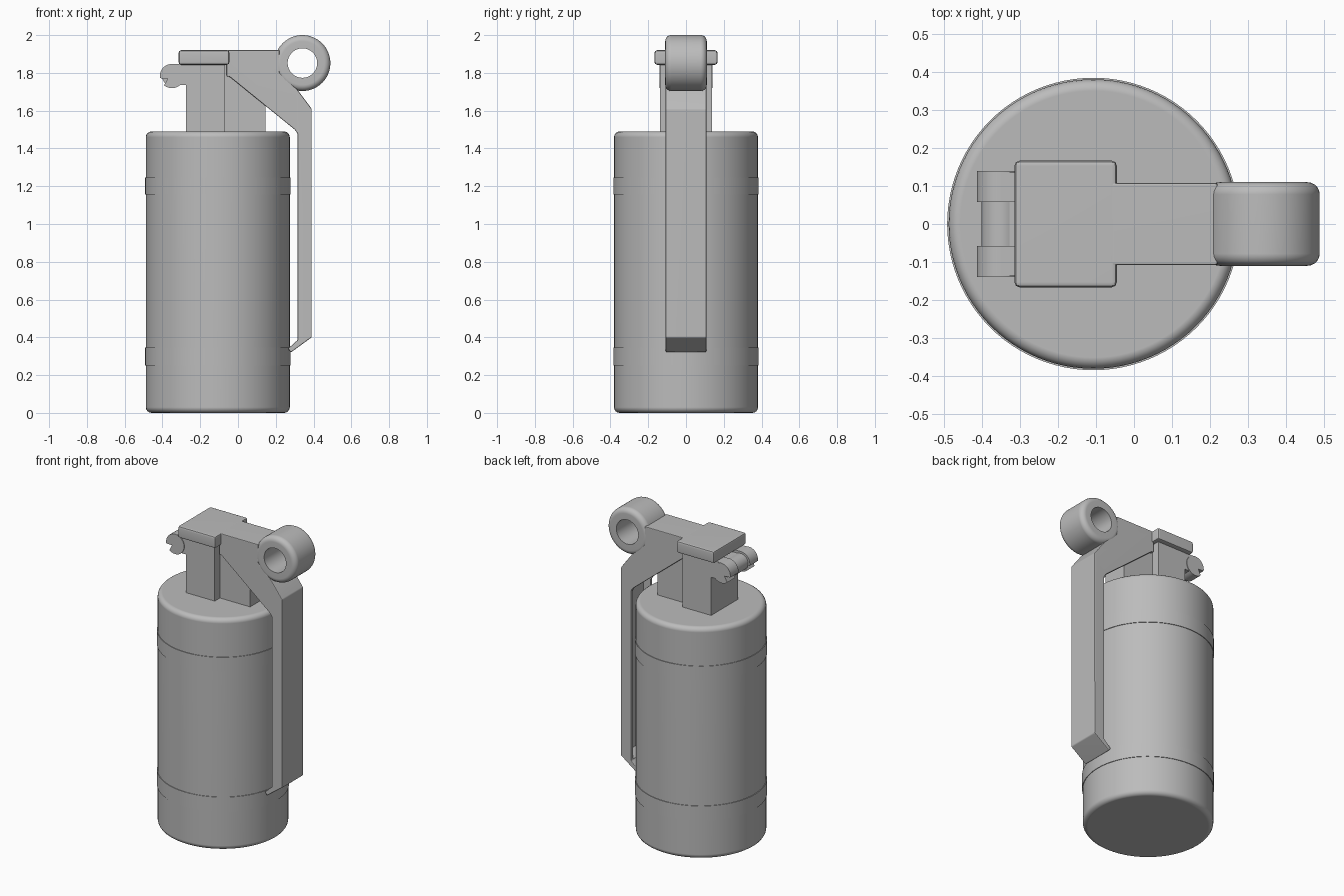
import bpy, bmesh, math
from mathutils import Vector

cube = bpy.data.objects.get("Cube")
if cube:
    bpy.data.objects.remove(cube, do_unlink=True)

grey = bpy.data.materials.new("plain grey")
grey.use_nodes = True
grey.diffuse_color = (0.5, 0.5, 0.5, 1)
bsdf = grey.node_tree.nodes["Principled BSDF"]
bsdf.inputs["Base Color"].default_value = grey.diffuse_color
bsdf.inputs["Roughness"].default_value = 0.6


def select(ob):
    bpy.ops.object.select_all(action='DESELECT')
    ob.select_set(True)
    bpy.context.view_layer.objects.active = ob


def finish(name, bm, bevel=0, segments=3, angle=35):
    """Round the sharp edges, then turn the mesh into a smooth object."""
    bmesh.ops.recalc_face_normals(bm, faces=bm.faces)
    if bevel:
        sharp = [e for e in bm.edges if e.calc_face_angle(0) > math.radians(angle)]
        bmesh.ops.bevel(bm, geom=sharp, offset=bevel, segments=segments,
                        profile=0.5, affect='EDGES', clamp_overlap=True)
    me = bpy.data.meshes.new(name)
    bm.to_mesh(me)
    bm.free()
    me.materials.append(grey)
    ob = bpy.data.objects.new(name, me)
    bpy.context.collection.objects.link(ob)
    select(ob)
    bpy.ops.object.shade_smooth_by_angle(angle=math.radians(32))
    ob.modifiers.new("flat shading", 'WEIGHTED_NORMAL').keep_sharp = True
    return ob


def extrude(name, profile, y0, y1, bevel=0, segments=2):
    """Extrude an (x, z) outline from y0 to y1."""
    bm = bmesh.new()
    face = bm.faces.new([bm.verts.new((x, y0, z)) for x, z in profile])
    new = bmesh.ops.extrude_face_region(bm, geom=[face])["geom"]
    bmesh.ops.translate(bm, vec=(0, y1 - y0, 0),
                        verts=[v for v in new if isinstance(v, bmesh.types.BMVert)])
    return finish(name, bm, bevel, segments)


def box(name, x0, x1, half_y, z0, z1, bevel=0):
    outline = [(x0, z0), (x1, z0), (x1, z1), (x0, z1)]
    return extrude(name, outline, -half_y, half_y, bevel)


def cylinder(name, x, radius, z0, z1, bevel=0):
    bm = bmesh.new()
    bmesh.ops.create_cone(bm, cap_ends=True, segments=96, radius1=radius,
                          radius2=radius, depth=z1 - z0)
    bmesh.ops.translate(bm, verts=bm.verts, vec=(x, 0, (z0 + z1) / 2))
    return finish(name, bm, bevel, 4)


# Canister with two raised bands
AXIS = -0.107
cylinder("canister", AXIS, 0.381, 0, 1.49, 0.03)
cylinder("lower_band", AXIS, 0.385, 0.25, 0.345)
cylinder("upper_band", AXIS, 0.385, 1.155, 1.245)

# Neck blocks and cap
box("neck_block", -0.275, -0.07, 0.137, 1.47, 1.86)
box("inner_neck_block", -0.08, 0.145, 0.084, 1.47, 1.9)
box("cap", -0.315, -0.045, 0.167, 1.843, 1.92, 0.014)

# Lever: channel section with a thin bent tail
lever = extrude("lever", [
    (-0.06, 1.92), (0.22, 1.92), (0.22, 1.80), (0.315, 1.71), (0.39, 1.61),
    (0.39, 0.40), (0.28, 0.32), (0.265, 0.34), (0.315, 0.385), (0.315, 1.48),
    (0.30, 1.50), (-0.045, 1.78), (-0.06, 1.78)], -0.108, 0.108, 0.006)
cutter = extrude("lever_cutter", [
    (-0.3, 1.895), (0.195, 1.895), (0.195, 1.79), (0.295, 1.695), (0.365, 1.60),
    (0.365, 0.425), (0.316, 0.39), (0.25, 0.45), (0.25, 1.3), (-0.3, 1.6)],
    -0.088, 0.088)
cutter.hide_render = True
cut = lever.modifiers.new("hollow", 'BOOLEAN')
cut.operation, cut.solver, cut.object = 'DIFFERENCE', 'EXACT', cutter
select(lever)
bpy.ops.object.modifier_move_to_index(modifier="hollow", index=0)
bpy.ops.object.modifier_apply(modifier="hollow")
bpy.data.objects.remove(cutter, do_unlink=True)

# Thick ring: a rounded section swept round the y axis
RING = Vector((0.341, 0, 1.852))
OUTER, HOLE, HALF, ROUND = 0.148, 0.078, 0.11, 0.032
section = [(HOLE, -HALF)]
for side, start in ((-1, -90), (1, 0)):
    for i in range(6):
        a = math.radians(start + 18 * i)
        section.append((OUTER - ROUND + ROUND * math.cos(a),
                        side * (HALF - ROUND) + ROUND * math.sin(a)))
section.append((HOLE, HALF))
bm = bmesh.new()
steps = 64
loops = []
for i in range(steps):
    a = math.tau * i / steps
    loops.append([bm.verts.new(RING + Vector((r * math.cos(a), y, r * math.sin(a))))
                  for r, y in section])
for i in range(steps):
    a, b = loops[i], loops[(i + 1) % steps]
    for j in range(len(section)):
        k = (j + 1) % len(section)
        bm.faces.new((a[j], a[k], b[k], b[j]))
finish("ring", bm)


# Hinge: two notched knuckles, a thinner pin and a link to the neck
def disc(radius, notch=None):
    points = []
    for i in range(36):
        deg = i * 10
        if notch and notch[0] < deg < notch[1]:
            if deg == (notch[0] + notch[1]) // 2:
                points.append((-0.372, 1.77))
            continue
        a = math.radians(deg)
        points.append((-0.35 + radius * math.cos(a), 1.783 + radius * math.sin(a)))
    return points


for side, label in ((1, "left"), (-1, "right")):
    extrude(label + "_knuckle", disc(0.064, (190, 230)), side * 0.058, side * 0.14)
    extrude(label + "_link", [(-0.35, 1.847), (-0.27, 1.847), (-0.27, 1.735),
                              (-0.31, 1.735)], side * 0.058, side * 0.136)
extrude("hinge_pin", disc(0.052), -0.06, 0.06)
box("hinge_link", -0.34, -0.27, 0.06, 1.75, 1.83)
